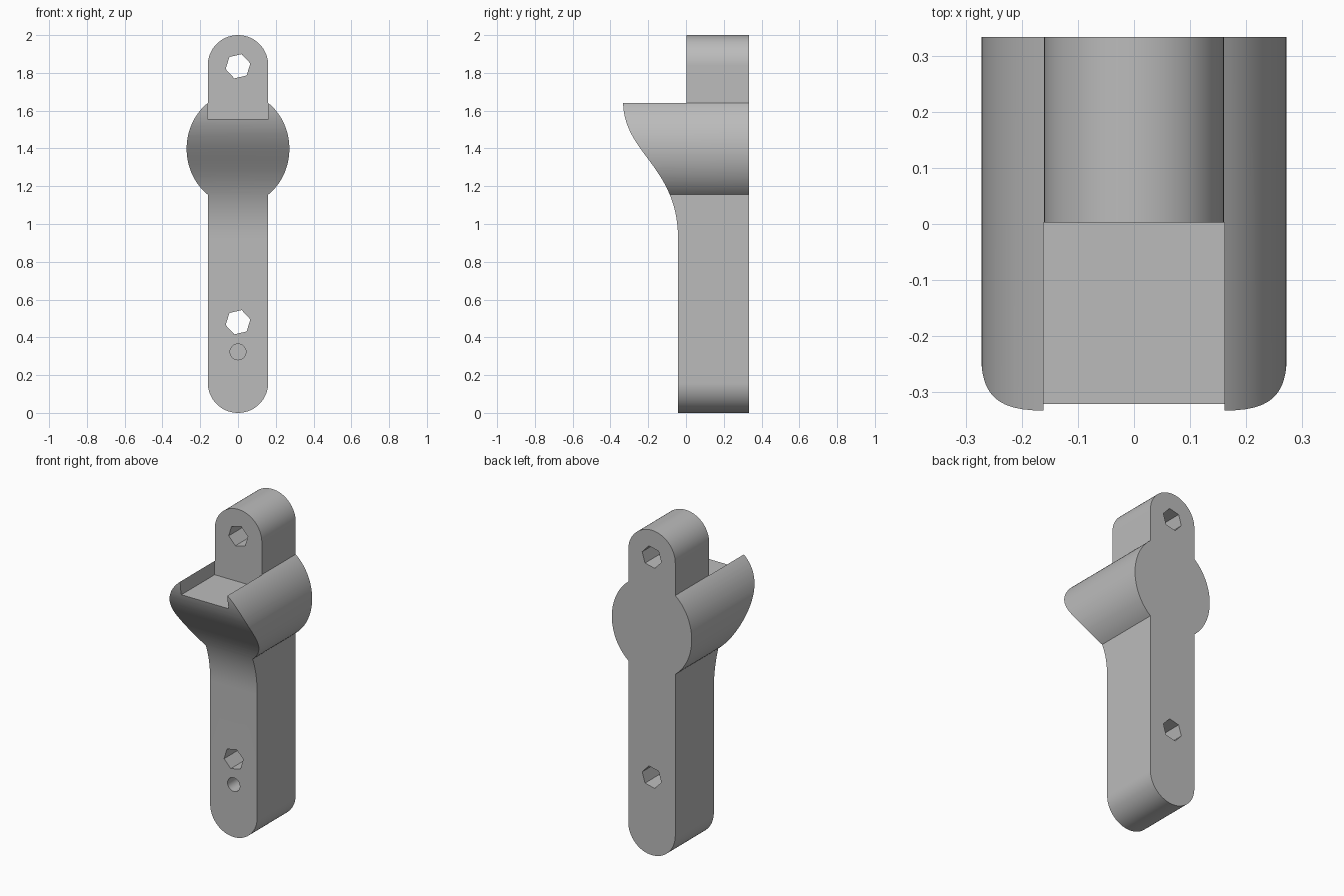
import bpy
from math import sin, cos, pi, radians
from mathutils import Vector
from mathutils.geometry import interpolate_bezier

cube = bpy.data.objects.get("Cube")
if cube:
    bpy.data.objects.remove(cube, do_unlink=True)

HALF_W = 0.16          # half width of the bar, also its end radius
BACK = 0.333           # rear face
HUB_Z, HUB_A, HUB_B = 1.398, 0.272, 0.30


def prism(name, points, offset):
    """Closed solid from a loop of 3D points swept by offset."""
    n = len(points)
    verts = [Vector(p) for p in points]
    verts += [v + Vector(offset) for v in verts]
    faces = [tuple(range(n)), tuple(reversed(range(n, 2 * n)))]
    faces += [(i, i + n, (i + 1) % n + n, (i + 1) % n) for i in range(n)]
    mesh = bpy.data.meshes.new(name)
    mesh.from_pydata(verts, [], faces)
    obj = bpy.data.objects.new(name, mesh)
    bpy.context.collection.objects.link(obj)
    # Make the normals point outwards
    bpy.context.view_layer.objects.active = obj
    bpy.ops.object.mode_set(mode='EDIT')
    bpy.ops.mesh.select_all(action='SELECT')
    bpy.ops.mesh.normals_make_consistent(inside=False)
    bpy.ops.object.mode_set(mode='OBJECT')
    return obj


def arc(cz, a, b, start, end, steps):
    angles = [radians(start + (end - start) * i / steps) for i in range(steps + 1)]
    return [(a * cos(t), cz + b * sin(t)) for t in angles]


def combine(body, tool, operation):
    mod = body.modifiers.new(operation.title(), 'BOOLEAN')
    mod.operation, mod.solver, mod.object = operation, 'EXACT', tool
    bpy.context.view_layer.objects.active = body
    bpy.ops.object.modifier_apply(modifier=mod.name)
    bpy.data.objects.remove(tool, do_unlink=True)


def drill(body, z, radius, sides, turn, depth):
    ring = arc(z, radius, radius, turn, turn + 360, sides)[:-1]
    tool = prism("hole_cutter", [(x, -0.5, h) for x, h in ring], (0, depth, 0))
    combine(body, tool, 'DIFFERENCE')


# Front outline: round-ended bar with an oval hub
meet = 53.97           # angle where the hub meets the bar sides
right = arc(HALF_W, HALF_W, HALF_W, -90, 0, 24)
right += arc(HUB_Z, HUB_A, HUB_B, -meet, meet, 40)
right += arc(2 - HALF_W, HALF_W, HALF_W, 0, 90, 24)
left = [(-x, z) for x, z in reversed(right[1:-1])]
bracket = prism("bracket_body", [(x, -0.5, z) for x, z in right + left],
                (0, 0.5 + BACK, 0))

# Side profile: straight lower bar sweeping forward into the hub
sweep = interpolate_bezier(Vector((0, -0.042, 0.92)), Vector((0, -0.042, 1.31)),
                           Vector((0, -0.333, 1.37)), Vector((0, -0.333, 1.65)), 36)
side = [(0, -0.042, -0.1)] + list(sweep) + [(0, -0.333, 2.1), (0, 0.5, 2.1), (0, 0.5, -0.1)]
side = [(-0.5, p[1], p[2]) for p in side]
combine(bracket, prism("side_cutter", side, (1, 0, 0)), 'INTERSECT')

# Seat in front of the upper tab, leaving a lip on each side
w = HALF_W + 0.001
seat = [(-w, -0.5, 1.555), (w, -0.5, 1.555), (w, -0.5, 2.2), (-w, -0.5, 2.2)]
combine(bracket, prism("seat_cutter", seat, (0, 0.503, 0)), 'DIFFERENCE')

# Two hexagonal through holes and a shallow round one
for z in (1.835, 0.48):
    drill(bracket, z, 0.067, 6, 13, 1.2)
drill(bracket, 0.323, 0.042, 32, 0, 0.66)

# Single grey finish
grey = bpy.data.materials.new("plain_grey")
grey.use_nodes = True
colour = (0.5, 0.5, 0.5, 1)
grey.diffuse_color = colour
grey.node_tree.nodes["Principled BSDF"].inputs["Base Color"].default_value = colour
bracket.data.materials.clear()
bracket.data.materials.append(grey)

bpy.ops.object.select_all(action='DESELECT')
bracket.select_set(True)
bpy.context.view_layer.objects.active = bracket
bpy.ops.object.shade_smooth_by_angle(angle=radians(25))
